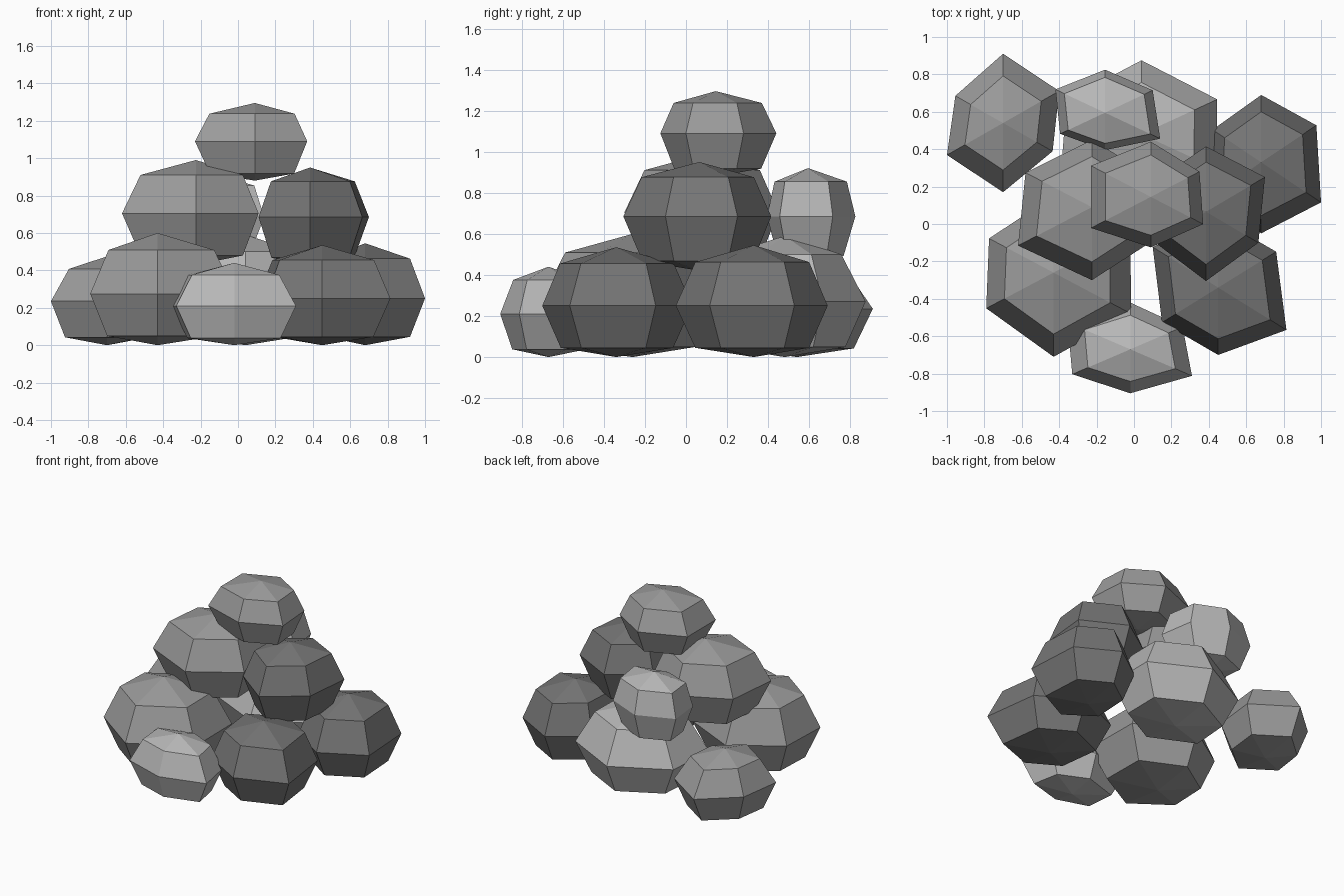
import bpy, bmesh

if "Cube" in bpy.data.objects:
    bpy.data.objects.remove(bpy.data.objects["Cube"])

# Three shades of grey rock
GREYS = {"dark_rock": 0.18, "mid_rock": 0.33, "light_rock": 0.48}
MATERIALS = {}
for mat_name, v in GREYS.items():
    MATERIALS[mat_name] = bpy.data.materials.new(mat_name)
    MATERIALS[mat_name].diffuse_color = (v, v, v, 1)

# Each stone: shade, centre (x, y), heights (bottom, widest ring, top),
# half-depths (back, front), half-widths (right back, left back, left front, right front),
# slope of side corners, upper ring scale
STONES = {
    "front_left_stone":   ("mid_rock", (-0.43, -0.26), (0, 0.275, 0.60), (0.41, 0.45), (0.41, 0.345, 0.36, 0.415), 0.53, 0.73),
    "front_right_stone":  ("dark_rock", (0.45, -0.34), (0, 0.25, 0.535), (0.37, 0.36), (0.31, 0.35, 0.30, 0.365), 0.62, 0.76),
    "back_right_stone":   ("dark_rock", (0.68, 0.33), (0, 0.25, 0.545), (0.36, 0.38), (0.295, 0.26, 0.28, 0.32), 0.67, 0.75),
    "back_left_stone":    ("mid_rock", (-0.70, 0.54), (0, 0.235, 0.475), (0.37, 0.37), (0.30, 0.255, 0.30, 0.265), 0.57, 0.68),
    "back_stone":         ("light_rock", (0.04, 0.48), (0, 0.27, 0.59), (0.395, 0.40), (0.405, 0.40, 0.43, 0.40), 0.46, 0.70),
    "front_stone":        ("light_rock", (-0.02, -0.67), (0, 0.21, 0.44), (0.25, 0.235), (0.28, 0.335, 0.31, 0.33), 0.43, 0.73),
    "upper_left_stone":   ("mid_rock", (-0.225, 0.09), (0.43, 0.705, 0.99), (0.36, 0.39), (0.32, 0.355, 0.395, 0.335), 0.52, 0.75),
    "upper_right_stone":  ("dark_rock", (0.385, 0.065), (0.42, 0.685, 0.95), (0.35, 0.37), (0.315, 0.275, 0.275, 0.28), 0.59, 0.76),
    "upper_back_stone":   ("light_rock", (-0.155, 0.595), (0.45, 0.685, 0.92), (0.23, 0.20), (0.255, 0.265, 0.24, 0.295), 0.47, 0.82),
    "top_stone":          ("mid_rock", (0.09, 0.145), (0.88, 1.09, 1.295), (0.295, 0.27), (0.26, 0.32, 0.32, 0.28), 0.52, 0.76),
}


def build_stone(name, shade, centre, heights, depths, widths, slope, upper):
    cx, cy = centre
    bottom, mid, top = heights
    back, front = depths
    rb, lb, lf, rf = widths
    hexagon = [(rb, rb * slope), (0, back), (-lb, lb * slope),
               (-lf, -lf * slope), (0, -front), (rf, -rf * slope)]
    levels = [(0.75, mid - 0.82 * (mid - bottom)),
              (1.0, mid),
              (upper, mid + 0.72 * (top - mid))]
    bm = bmesh.new()
    rings = [[bm.verts.new((cx + x * s, cy + y * s, z)) for x, y in hexagon]
             for s, z in levels]
    low = bm.verts.new((cx, cy, bottom))
    high = bm.verts.new((cx, cy, top))
    for i in range(6):
        j = (i + 1) % 6
        for a, b in zip(rings, rings[1:]):
            bm.faces.new((a[i], a[j], b[j], b[i]))
        bm.faces.new((low, rings[0][j], rings[0][i]))
        bm.faces.new((high, rings[2][i], rings[2][j]))
    bmesh.ops.recalc_face_normals(bm, faces=bm.faces)
    mesh = bpy.data.meshes.new(name)
    bm.to_mesh(mesh)
    bm.free()
    mesh.materials.append(MATERIALS[shade])
    bpy.context.collection.objects.link(bpy.data.objects.new(name, mesh))


# Pile of faceted six-sided stones
for stone_name, params in STONES.items():
    build_stone(stone_name, *params)

for m in bpy.data.materials:
    if m.users and not m.is_grease_pencil:
        m.use_nodes = True
        m.node_tree.nodes["Principled BSDF"].inputs["Base Color"].default_value = m.diffuse_color
